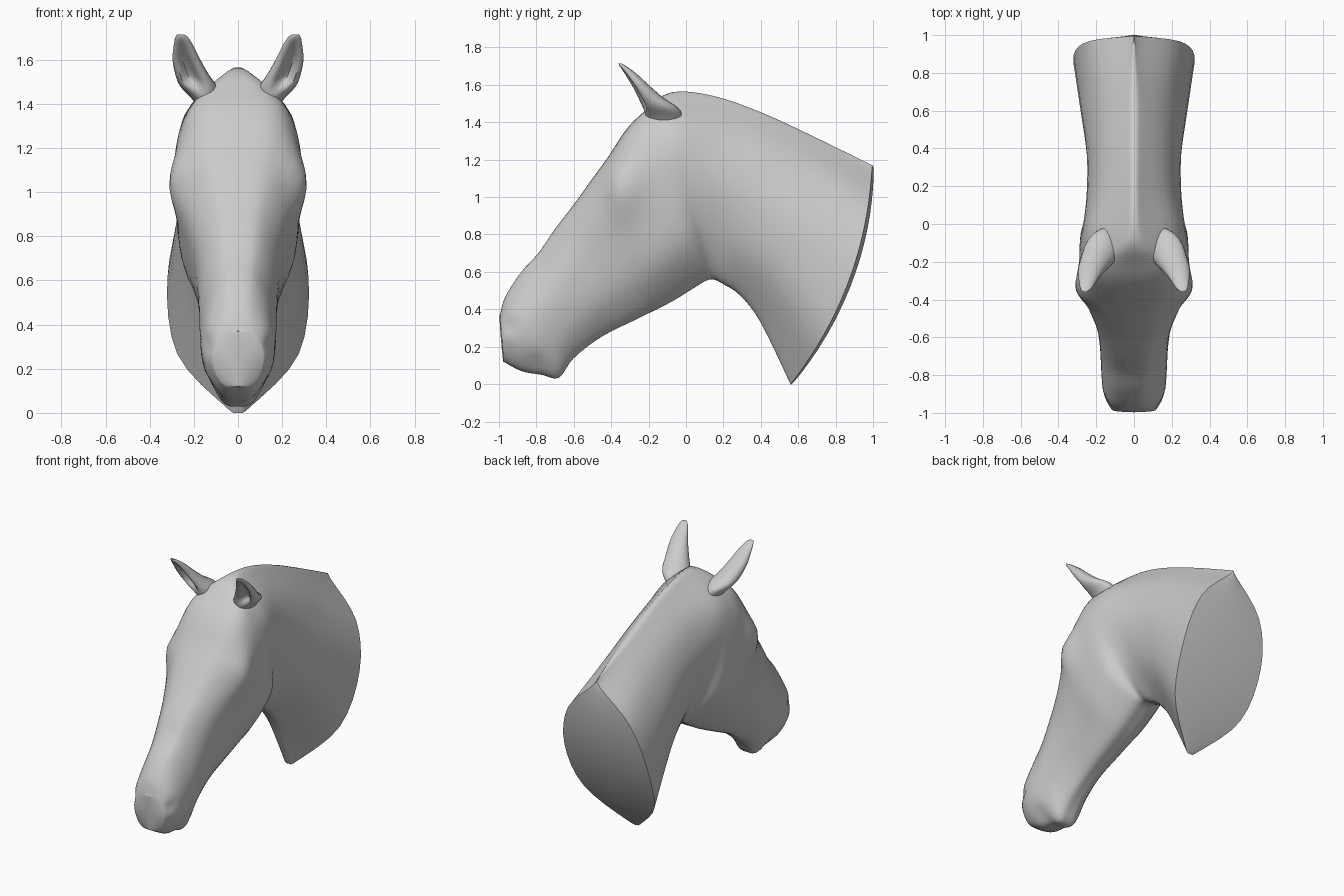
import bpy, bmesh, math
from mathutils import Vector

if "Cube" in bpy.data.objects:
    bpy.data.objects.remove(bpy.data.objects["Cube"])

# cross-sections, muzzle to neck base: top (y, z), bottom (y, z), half widths at KNOTS
SECTIONS = [
    (-.995, .37, -.975, .12, .055, .095, .115, .10, .06),
    (-.965, .47, -.88, .07, .06, .125, .158, .13, .07),
    (-.88, .60, -.77, .05, .07, .135, .17, .15, .07),
    (-.79, .70, -.68, .035, .08, .145, .175, .14, .07),
    (-.70, .83, -.60, .14, .09, .155, .18, .15, .07),
    (-.60, .96, -.45, .255, .11, .185, .195, .165, .07),
    (-.50, 1.10, -.25, .355, .14, .24, .235, .195, .085),
    (-.42, 1.21, -.08, .44, .165, .305, .275, .235, .095),
    (-.32, 1.36, .05, .52, .18, .28, .285, .25, .10),
    (-.22, 1.46, .11, .555, .17, .265, .285, .245, .10),
    (-.08, 1.56, .15, .56, .07, .235, .265, .205, .08),
    (.15, 1.54, .20, .535, .045, .19, .25, .19, .08),
    (.42, 1.445, .29, .475, .045, .18, .25, .21, .07),
    (.70, 1.315, .40, .33, .045, .19, .28, .24, .065),
    (.995, 1.17, .56, .0, .03, .24, .32, .275, .06)]
KNOTS = (.03, .2, .45, .75, .97)
# surface dents: centre (x, y, z), radius, inward depth
DENTS = [((.15, -.94, .31), .04, .02), ((.26, -.50, 1.02), .05, .015),
         ((.29, -.40, 1.11), .05, -.015), ((.13, -.80, .11), .05, .012)]
STEPS = 4


def spline(p0, p1, p2, p3, u):
    return [b + .5 * u * (c - a + u * (2*a - 5*b + 4*c - d + u * (3*(b - c) + d - a)))
            for a, b, c, d in zip(p0, p1, p2, p3)]


def resample(pts, first, last, steps):
    ext = [first] + list(pts) + [last]
    out = [spline(*ext[i:i + 4], k / steps) for i in range(len(pts) - 1) for k in range(steps)]
    return out + [list(pts[-1])]


def half_ring(s):
    # one side of a cross-section, bowed backwards towards the neck base
    top, bot = Vector((0, s[0], s[1])), Vector((0, s[2], s[3]))
    prof = [(0, 0)] + list(zip(KNOTS, s[4:])) + [(1, 0)]
    prof = resample(prof, (prof[1][0], -prof[1][1]), (prof[-2][0], -prof[-2][1]), STEPS)
    axis = (top - bot).normalized()
    normal = Vector((0, axis.z, -axis.y))
    bow = .10 * max(0, (s[0] - .3) / .7)
    pts = []
    for t, w in prof:
        p = top.lerp(bot, t) + normal * bow * 4 * t * (1 - t)
        p.x = w
        p.x -= sum(d * math.exp(-((p - Vector(c)).length / r) ** 2) for c, r, d in DENTS)
        pts.append(p)
    pts[0].x = pts[-1].x = 0
    return pts


def finish(bm, name, angle):
    bmesh.ops.recalc_face_normals(bm, faces=bm.faces)
    me = bpy.data.meshes.new(name)
    bm.to_mesh(me)
    bm.free()
    ob = bpy.data.objects.new(name, me)
    bpy.context.collection.objects.link(ob)
    bpy.ops.object.select_all(action='DESELECT')
    ob.select_set(True)
    bpy.context.view_layer.objects.active = ob
    bpy.ops.object.shade_smooth_by_angle(angle=math.radians(angle))
    return ob


def bridge(bm, rings):
    for a, b in zip(rings, rings[1:]):
        n = len(a)
        for j in range(n):
            bm.faces.new((a[j], a[(j + 1) % n], b[(j + 1) % n], b[j]))


def ridge_cap(bm, ring, bulge):
    # close a ring with faces meeting at a slightly raised middle line
    m = len(ring) // 2
    mid = [ring[0]]
    for j in range(1, m):
        c = ring[j].co
        mid.append(bm.verts.new((0, c.y + bulge * math.sin(math.pi * j / m), c.z)))
    mid.append(ring[m])
    for j in range(m):
        for side in (1, -1):
            quad = [ring[side * j], ring[side * (j + 1)], mid[j + 1], mid[j]]
            bm.faces.new(list(dict.fromkeys(quad)))


# head and neck
bm = bmesh.new()
rings = []
for s in resample(SECTIONS, SECTIONS[0], SECTIONS[-1], STEPS):
    half = half_ring(s)
    left = [Vector((-p.x, p.y, p.z)) for p in half[-2:0:-1]]
    rings.append([bm.verts.new(p) for p in half + left])
bridge(bm, rings)
ridge_cap(bm, rings[0], -.005)
ridge_cap(bm, rings[-1], .02)
for a, b in zip(rings[-1], rings[-1][1:] + rings[-1][:1]):
    bm.edges.get((a, b)).smooth = False
finish(bm, "head_and_neck", 65)

# ears: level rings given as z, x range, y range, cup depth
EAR = [(1.36, .08, .16, -.18, -.04, 0), (1.43, .08, .215, -.215, -.02, 0),
       (1.48, .095, .262, -.25, -.045, .3), (1.53, .13, .283, -.275, -.12, .8),
       (1.60, .17, .297, -.305, -.2, .9), (1.66, .20, .292, -.335, -.265, .5),
       (1.70, .225, .285, -.355, -.32, 0), (1.715, .245, .275, -.36, -.345, 0)]
for side, name in ((1, "ear_right"), (-1, "ear_left")):
    bm = bmesh.new()
    rings = []
    for z, x0, x1, y0, y1, cup in resample(EAR, EAR[0], EAR[-1], 3):
        ring = []
        for k in range(24):
            a = math.tau * k / 24
            u, v = math.cos(a), math.sin(a)
            if v < 0:
                v += cup * 1.3 * math.exp(-((u - .15) / .45) ** 2)
            ring.append(bm.verts.new((side * ((x0 + x1) / 2 + u * (x1 - x0) / 2),
                                      (y0 + y1) / 2 + v * (y1 - y0) / 2, z)))
        rings.append(ring)
    bridge(bm, rings)
    bm.faces.new(rings[0])
    bm.faces.new(rings[-1])
    finish(bm, name, 60)
